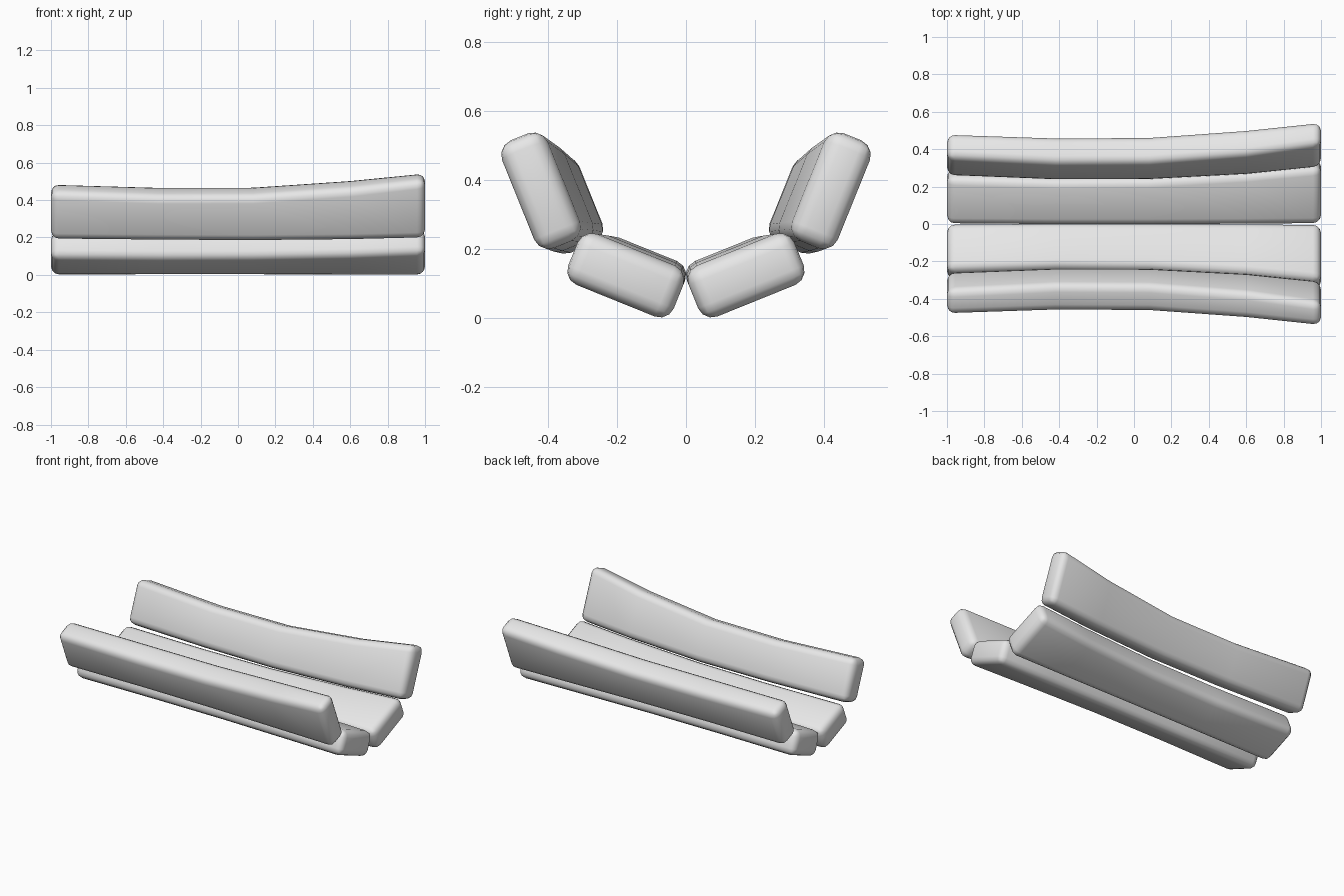
import bpy
import bmesh
import math

cube = bpy.data.objects.get("Cube")
if cube:
    bpy.data.objects.remove(cube, do_unlink=True)

grey = bpy.data.materials.new("light_grey")
grey.use_nodes = True
grey.diffuse_color = (0.8, 0.8, 0.8, 1)
grey.node_tree.nodes["Principled BSDF"].inputs["Base Color"].default_value = (0.8, 0.8, 0.8, 1)

TILT = math.radians(22)
STATIONS = (-1, -0.42, 0.08, 0.6, 1)


def make_stave(name, sections, angle, flip, side):
    """Loft a rounded plank; each section is (u0, u1, n0, n1) along and across its tilt."""
    bm = bmesh.new()
    c, s = math.cos(angle), math.sin(angle)
    rings = []
    for x, (u0, u1, n0, n1) in zip(STATIONS, sections):
        ring = []
        for u, n in ((u0, n0), (u1, n0), (u1, n1), (u0, n1)):
            y = u * c - flip * n * s
            z = u * s + flip * n * c
            ring.append(bm.verts.new((x, side * y, z)))
        rings.append(ring)
    for a, b in zip(rings, rings[1:]):
        for i in range(4):
            j = (i + 1) % 4
            bm.faces.new((a[i], a[j], b[j], b[i]))
    bm.faces.new(rings[0])
    bm.faces.new(rings[-1])
    bmesh.ops.recalc_face_normals(bm, faces=bm.faces)
    for f in bm.faces:
        f.smooth = True
    mesh = bpy.data.meshes.new(name)
    bm.to_mesh(mesh)
    bm.free()
    mesh.materials.append(grey)
    obj = bpy.data.objects.new(name, mesh)
    bpy.context.collection.objects.link(obj)
    # Rounded plank edges
    bevel = obj.modifiers.new("rounded_edges", "BEVEL")
    bevel.width = 0.043
    bevel.segments = 3
    bevel.limit_method = "ANGLE"
    bevel.angle_limit = math.radians(40)
    return obj


# Shallow planks meeting at the centre line
lower = [
    (0.043, 0.32, -0.029, 0.132),
    (0.043, 0.305, -0.028, 0.143),
    (0.043, 0.31, -0.028, 0.143),
    (0.043, 0.34, -0.03, 0.137),
    (0.043, 0.377, -0.03, 0.128),
]
# Steep planks forming the side walls
upper = [
    (0.312, 0.592, 0.142, 0.29),
    (0.302, 0.565, 0.122, 0.279),
    (0.3, 0.567, 0.124, 0.281),
    (0.314, 0.615, 0.148, 0.302),
    (0.333, 0.673, 0.184, 0.325),
]

for label, side in (("front", -1), ("back", 1)):
    make_stave(label + "_lower_stave", lower, TILT, 1, side)
    make_stave(label + "_upper_stave", upper, math.pi / 2 - TILT, -1, side)
